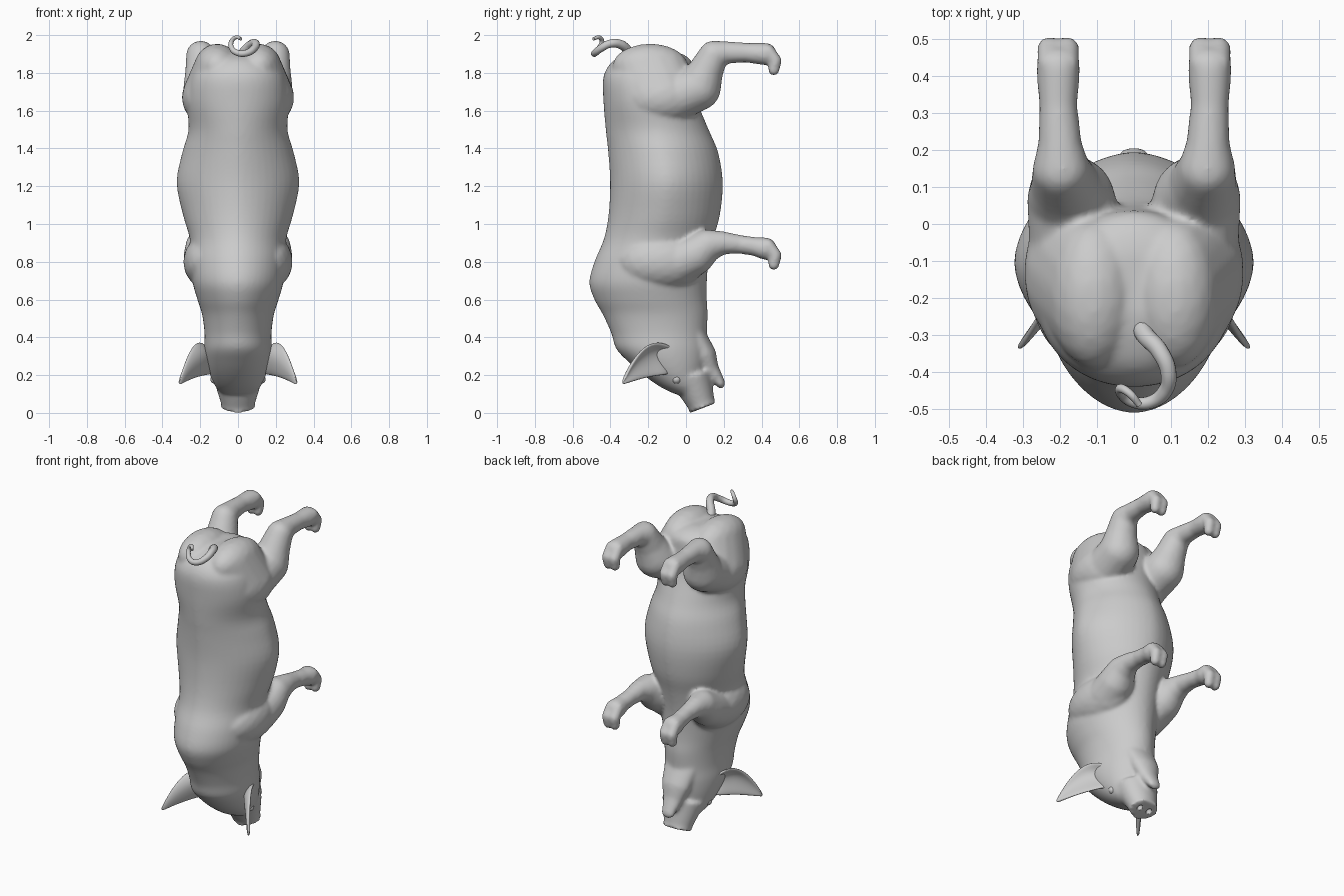
import bpy, bmesh, math
from mathutils import Vector, Matrix

if "Cube" in bpy.data.objects:
    bpy.data.objects.remove(bpy.data.objects["Cube"])


def new_object(name, bm):
    bmesh.ops.recalc_face_normals(bm, faces=bm.faces)
    for f in bm.faces:
        f.smooth = True
    me = bpy.data.meshes.new(name)
    bm.to_mesh(me)
    bm.free()
    ob = bpy.data.objects.new(name, me)
    bpy.context.collection.objects.link(ob)
    return ob


def ball_points(c, r, n=150):
    pts = []
    for i in range(n):
        z = 1 - 2 * (i + .5) / n
        a, s = i * 2.39996, math.sqrt(1 - z * z)
        pts.append((c[0] + r[0] * s * math.cos(a), c[1] + r[1] * s * math.sin(a), c[2] + r[2] * z))
    return pts


def hull(bm, pts):
    tmp = bmesh.new()
    for p in pts:
        tmp.verts.new(p)
    bmesh.ops.convex_hull(tmp, input=tmp.verts[:])
    bmesh.ops.delete(tmp, geom=[v for v in tmp.verts if not v.link_faces], context='VERTS')
    bmesh.ops.recalc_face_normals(tmp, faces=tmp.faces)
    me = bpy.data.meshes.new("tmp")
    tmp.to_mesh(me)
    tmp.free()
    bm.from_mesh(me)
    bpy.data.meshes.remove(me)


def limb(bm, side, joints):
    """Chain of (x, y, z, radius) balls, each pair wrapped in a hull."""
    for a, b in zip(joints, joints[1:]):
        hull(bm, [p for j in (a, b)
                  for p in ball_points((side * j[0], j[1], j[2]), (j[3],) * 3)])


def catmull(a, b, c, d, t):
    return [.5 * (2 * q + (r - p) * t + (2 * p - 5 * q + 4 * r - s) * t * t
                  + (3 * q - p - 3 * r + s) * t ** 3) for p, q, r, s in zip(a, b, c, d)]


body = bmesh.new()

# torso, neck and skull: (z, back y, belly y, half width, roundness exponent)
rings = [(.10, -.06, .09, .085, 1), (.14, -.14, .10, .12, 1), (.20, -.225, .10, .148, 1),
         (.27, -.305, .11, .168, 1), (.34, -.37, .115, .178, 1), (.42, -.395, .11, .177, 1),
         (.52, -.44, .115, .19, 1.04), (.60, -.485, .11, .215, 1.06), (.69, -.512, .11, .24, 1.06),
         (.80, -.485, .12, .25, 1.06), (.92, -.435, .145, .255, 1.08), (1.05, -.41, .18, .292, 1.12),
         (1.22, -.402, .195, .325, 1.16), (1.38, -.412, .17, .295, 1.14),
         (1.50, -.425, .12, .262, 1.08), (1.65, -.437, .06, .27, 1), (1.78, -.437, .04, .25, .95),
         (1.86, -.39, .03, .205, 1), (1.90, -.31, -.02, .14, 1), (1.915, -.24, -.08, .08, 1)]
dense = []
for i in range(len(rings) - 1):
    p = [rings[max(0, min(len(rings) - 1, i + k))] for k in (-1, 0, 1, 2)]
    dense += [catmull(*p, t / 4) for t in range(4)]
dense.append(rings[-1])
N = 48
loops = []
for z, y0, y1, w, e in dense:
    loop = []
    for k in range(N):
        c, s = math.cos(2 * math.pi * k / N), math.sin(2 * math.pi * k / N)
        x = w * math.copysign(abs(c) ** e, c)
        y = (y0 + y1) / 2 + (y1 - y0) / 2 * math.copysign(abs(s) ** e, s)
        loop.append(body.verts.new((x, y, z)))
    loops.append(loop)
for a, b in zip(loops, loops[1:]):
    for k in range(N):
        body.faces.new((a[k], a[(k + 1) % N], b[(k + 1) % N], b[k]))
body.faces.new(loops[0][::-1])
body.faces.new(loops[-1])
bmesh.ops.recalc_face_normals(body, faces=body.faces)

# lower jaw
jaw = [((0, .05, .41), (.11, .055, .06)), ((0, .10, .31), (.095, .06, .06)),
       ((0, .13, .235), (.065, .043, .05)), ((0, .185, .155), (.042, .024, .028))]
for a, b in zip(jaw, jaw[1:]):
    hull(body, ball_points(*a) + ball_points(*b))

# snout, flared slightly at its disc
axis = Vector((0, .36, -.93)).normalized()
tip = Vector((0, .09, .026))
turn = (Matrix.Diagonal((1.22, 1, 1, 1))
        @ axis.to_track_quat('Z', 'Y').to_matrix().to_4x4())
for back, depth, r1, r2 in ((.09, .18, .11, .068), (.02, .04, .067, .077)):
    bmesh.ops.create_cone(body, cap_ends=True, segments=32, radius1=r1, radius2=r2, depth=depth,
                          matrix=Matrix.Translation(tip - axis * back) @ turn)

# haunches, shoulders, legs and cloven feet
for s in (-1, 1):
    hull(body, ball_points((s * .11, -.19, 1.835), (.12, .20, .12))
         + ball_points((s * .15, -.13, 1.67), (.148, .21, .15)))
    hull(body, ball_points((s * .15, -.13, .80), (.14, .24, .15)))
    limb(body, s, [(.155, -.04, 1.68, .13), (.17, .065, 1.72, .12), (.185, .10, 1.80, .095),
                   (.197, .145, 1.893, .078), (.20, .21, 1.908, .06), (.205, .32, 1.907, .052),
                   (.205, .42, 1.90, .06)])
    limb(body, s, [(.165, -.04, .80, .12), (.18, .045, .835, .108), (.192, .11, .885, .086),
                   (.20, .19, .90, .062), (.20, .28, .893, .05), (.205, .37, .88, .05),
                   (.205, .42, .87, .06)])
    for z in (1.885, .855):
        for dx in (-.024, .024):
            limb(body, s, [(.205 + dx, .435, z + .032, .033), (.205 + dx, .474, z - .02, .034),
                           (.205 + dx, .465, z - .07, .030)])

pig = new_object("body", body)
m = pig.modifiers.new("fuse", 'REMESH')
m.mode = 'VOXEL'
m.voxel_size = .01
m.use_smooth_shade = True
m = pig.modifiers.new("soften", 'SMOOTH')
m.factor = .5
m.iterations = 12

# nostril holes
bm = bmesh.new()
for s in (-1, 1):
    hull(bm, ball_points(tip + Vector((s * .034, .004, 0)) + axis * .002, (.016, .02, .028)))
cutter = new_object("nostril_cutter", bm)
cutter.hide_render = True
cutter.display_type = 'WIRE'
m = pig.modifiers.new("nostrils", 'BOOLEAN')
m.operation = 'DIFFERENCE'
m.object = cutter

# cupped ears, lofted between upper and lower edges
upper = [(.13, -.05, .31), (.18, -.08, .36), (.215, -.165, .382), (.255, -.24, .335),
         (.29, -.305, .24), (.315, -.338, .16)]
lower = [(.12, -.08, .21), (.16, -.105, .20), (.19, -.155, .195), (.23, -.215, .185),
         (.28, -.285, .165), (.31, -.335, .15)]
cup = Vector((-.5, -.7, .5))
bm = bmesh.new()
rows = []
for i, (u, l) in enumerate(zip(upper, lower)):
    depth = (.04, .055, .045, .025, .01, 0)[i]
    rows.append([bm.verts.new(Vector(u).lerp(Vector(l), t / 4)
                              + cup * depth * math.sin(math.pi * t / 4)) for t in range(5)])
for a, b in zip(rows, rows[1:]):
    for k in range(4):
        bm.faces.new((a[k], a[k + 1], b[k + 1], b[k]))
ears = new_object("ears", bm)
ears.modifiers.new("mirror", 'MIRROR')
m = ears.modifiers.new("thickness", 'SOLIDIFY')
m.thickness = .018
m.offset = 0
m = ears.modifiers.new("round", 'SUBSURF')
m.levels = m.render_levels = 2

# eyes
bm = bmesh.new()
bmesh.ops.create_uvsphere(bm, u_segments=20, v_segments=12, radius=.024,
                          matrix=Matrix.Translation((.122, -.05, .178)))
eyes = new_object("eyes", bm)
eyes.modifiers.new("mirror", 'MIRROR')

# curly tail
path = [(.01, -.25, 1.85), (.03, -.30, 1.91), (.07, -.345, 1.95), (.093, -.40, 1.955),
        (.085, -.45, 1.93), (.045, -.482, 1.905), (0, -.482, 1.905), (-.033, -.46, 1.93),
        (-.035, -.445, 1.965), (-.01, -.46, 1.988), (.015, -.49, 1.98)]
cu = bpy.data.curves.new("tail", 'CURVE')
cu.dimensions = '3D'
cu.bevel_depth = .025
cu.bevel_resolution = 4
cu.use_fill_caps = True
sp = cu.splines.new('BEZIER')
sp.bezier_points.add(len(path) - 1)
for i, (bp, p) in enumerate(zip(sp.bezier_points, path)):
    bp.co = p
    bp.radius = 1.1 - .075 * i
    bp.handle_left_type = bp.handle_right_type = 'AUTO'
bpy.context.collection.objects.link(bpy.data.objects.new("tail", cu))
